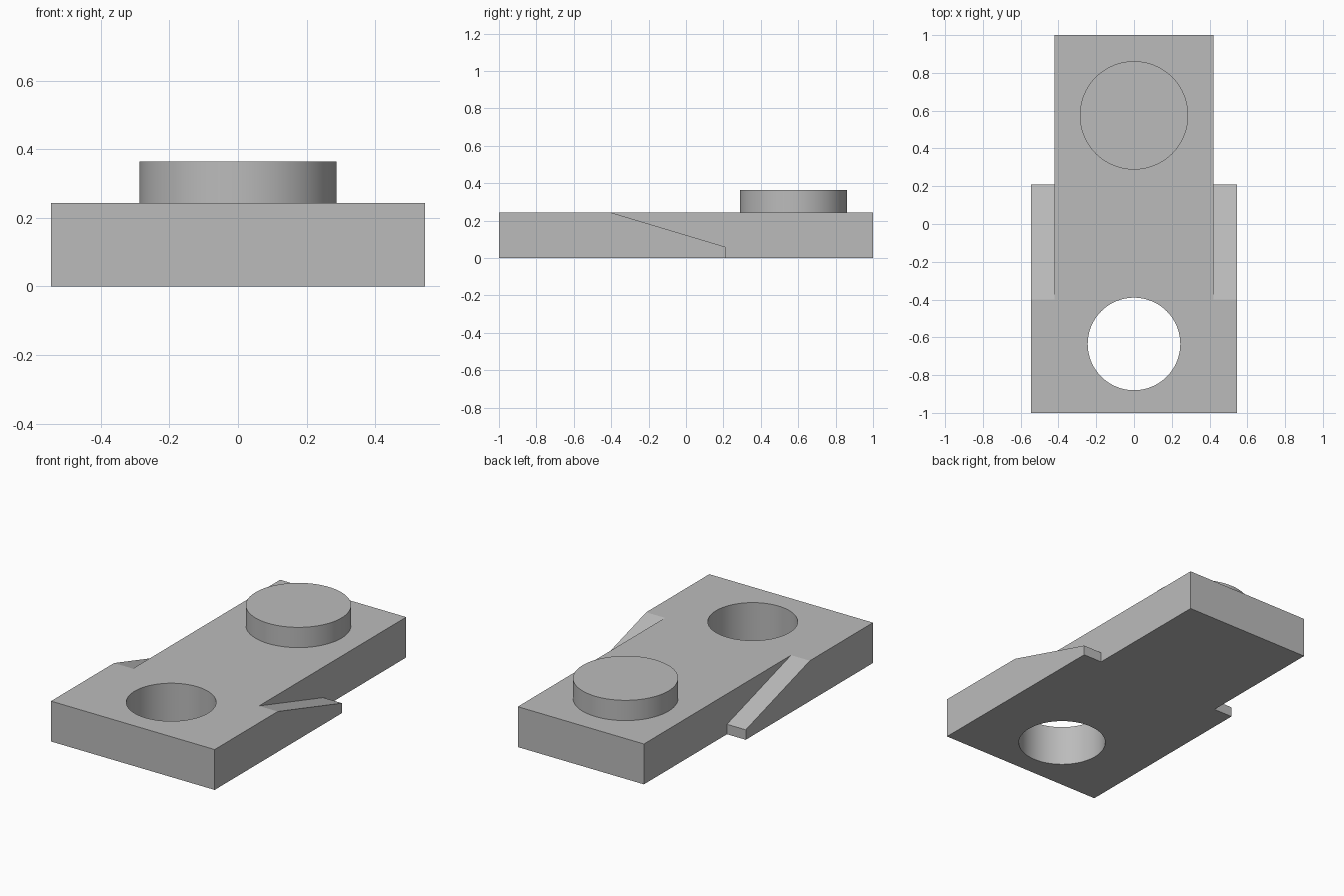
import bpy
import bmesh
from math import radians

cube = bpy.data.objects.get("Cube")
if cube:
    bpy.data.objects.remove(cube, do_unlink=True)

HALF_WIDTH, CORE_HALF, THICK = 0.545, 0.42, 0.243

grey = bpy.data.materials.new("plain grey")
grey.use_nodes = True
colour = (0.5, 0.5, 0.5, 1)
grey.diffuse_color = colour
grey.node_tree.nodes["Principled BSDF"].inputs["Base Color"].default_value = colour


def make_object(name, bm):
    bmesh.ops.recalc_face_normals(bm, faces=bm.faces)
    mesh = bpy.data.meshes.new(name)
    bm.to_mesh(mesh)
    bm.free()
    mesh.materials.append(grey)
    obj = bpy.data.objects.new(name, mesh)
    bpy.context.collection.objects.link(obj)
    return obj


def side_prism(name, profile, x0, x1):
    """Extrude a (y, z) profile from x0 to x1."""
    bm = bmesh.new()
    face = bm.faces.new([bm.verts.new((x0, y, z)) for y, z in profile])
    grown = bmesh.ops.extrude_face_region(bm, geom=[face])["geom"]
    verts = [v for v in grown if isinstance(v, bmesh.types.BMVert)]
    bmesh.ops.translate(bm, verts=verts, vec=(x1 - x0, 0, 0))
    return make_object(name, bm)


def cylinder(name, radius, y, z0, z1, open_bottom=False):
    bm = bmesh.new()
    bmesh.ops.create_cone(bm, cap_ends=True, segments=96, radius1=radius,
                          radius2=radius, depth=z1 - z0)
    bmesh.ops.translate(bm, verts=bm.verts, vec=(0, y, (z0 + z1) / 2))
    if open_bottom:
        bm.normal_update()
        caps = [f for f in bm.faces if f.normal.z < -0.9]
        bmesh.ops.delete(bm, geom=caps, context='FACES_ONLY')
    return make_object(name, bm)


def cut(target, cutter):
    cutter.hide_render = True
    mod = target.modifiers.new(cutter.name, 'BOOLEAN')
    mod.operation = 'DIFFERENCE'
    mod.solver = 'EXACT'
    mod.object = cutter
    bpy.context.view_layer.objects.active = target
    bpy.ops.object.modifier_apply(modifier=mod.name)
    bpy.data.objects.remove(cutter, do_unlink=True)


# Full-width plate
plate = side_prism("plate", [(-1, 0), (1, 0), (1, THICK), (-1, THICK)],
                   -HALF_WIDTH, HALF_WIDTH)

# Side cuts leave the narrow tongue and a sloping ramp on each side
ramp_cut = [(0.21, -0.1), (1.2, -0.1), (1.2, 0.393), (-0.9, 0.393), (0.21, 0.06)]
for side in (-1, 1):
    cut(plate, side_prism("ramp_cutter", ramp_cut, side * CORE_HALF, side * 0.8))

# Round through hole at the front
cut(plate, cylinder("hole_cutter", 0.245, -0.635, -0.1, 0.5))

# Raised round stud at the back
stud = cylinder("stud", 0.287, 0.575, THICK, 0.365, open_bottom=True)

# Smooth round walls, sharp edges elsewhere
bpy.ops.object.select_all(action='DESELECT')
for obj in (plate, stud):
    obj.select_set(True)
bpy.context.view_layer.objects.active = plate
bpy.ops.object.shade_smooth_by_angle(angle=radians(15))
